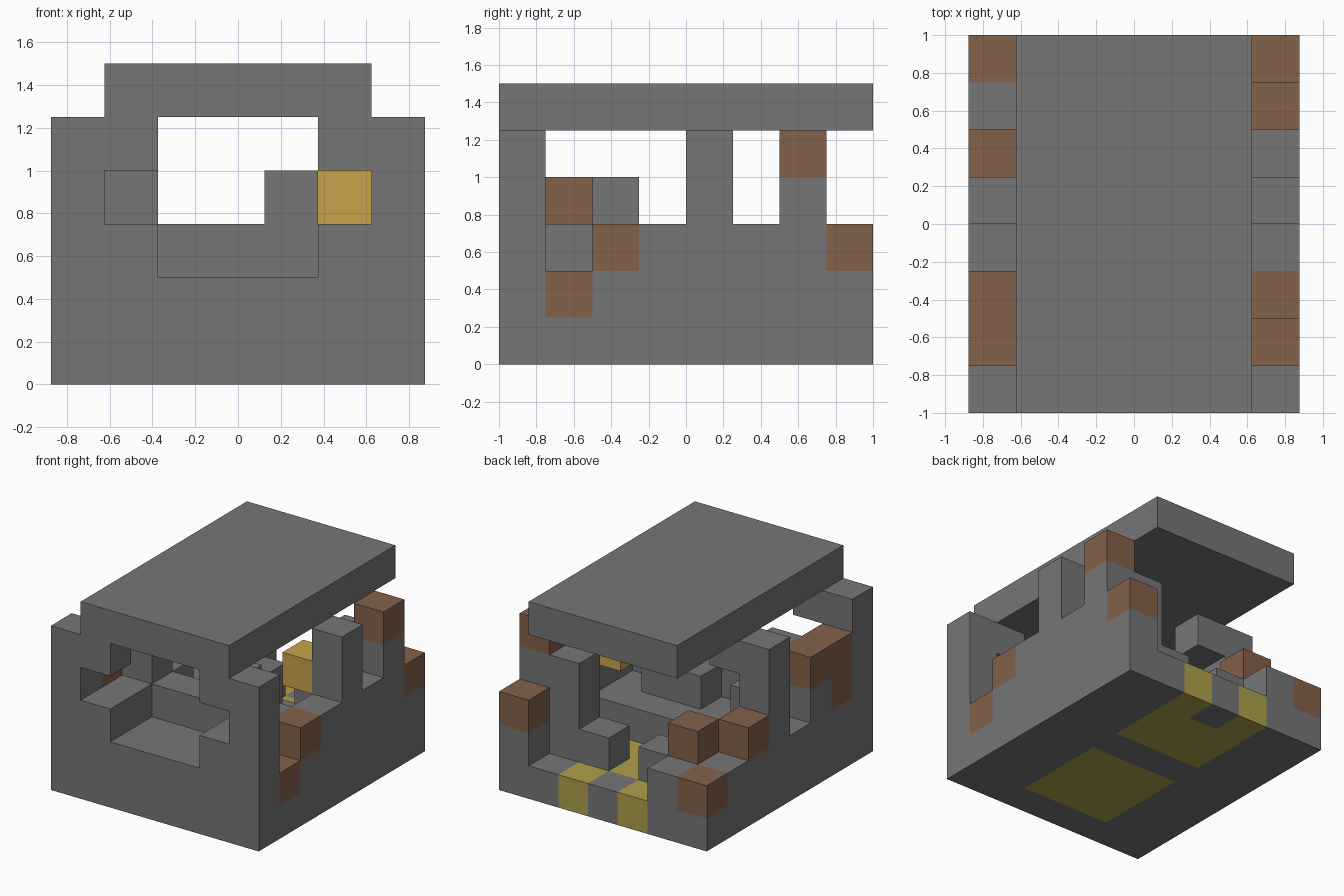
import bpy
import bmesh
from mathutils import Vector

cube = bpy.data.objects.get("Cube")
if cube:
    bpy.data.objects.remove(cube, do_unlink=True)

CELL = 0.25
WIDTH, DEPTH = 7, 8


def make_material(name, colour):
    mat = bpy.data.materials.new(name)
    mat.use_nodes = True
    mat.diffuse_color = (*colour, 1)
    mat.node_tree.nodes["Principled BSDF"].inputs["Base Color"].default_value = (*colour, 1)
    return mat


stone = make_material("stone grey", (0.18, 0.18, 0.18))
rust = make_material("rusty brown", (0.23, 0.12, 0.07))
floor_yellow = make_material("dull yellow", (0.42, 0.35, 0.07))
lamp_yellow = make_material("lamp yellow", (0.58, 0.37, 0.07))

cells = {}      # grid cell -> part name
materials = {}  # part name -> material


def fill(part, material, xs, ys, zs):
    """Fill a cuboid of cells; each range is (first, last), or one index."""
    materials[part] = material
    spans = [(s, s) if isinstance(s, int) else s for s in (xs, ys, zs)]
    (xa, xb), (ya, yb), (za, zb) = spans
    for x in range(xa, xb + 1):
        for y in range(ya, yb + 1):
            for z in range(za, zb + 1):
                cells[x, y, z] = part


def carve(xs, ys, zs):
    """Empty a cuboid of cells."""
    fill("opening", None, xs, ys, zs)
    for key in [k for k, part in cells.items() if part == "opening"]:
        del cells[key]
    del materials["opening"]


def wall(part, column, heights):
    """Stepped side wall, one height per cell from front to back."""
    for y, height in enumerate(heights):
        fill(part, stone, column, y, (0, int(height) - 1))


# Floor: low at the back, raised from the front to the middle
fill("floor", stone, (0, 6), (0, 7), 0)
fill("floor", stone, (1, 5), (0, 4), 1)
fill("front_floor_panel", floor_yellow, (2, 4), (1, 3), 0)
fill("rear_floor_panel", floor_yellow, (2, 4), (5, 7), 0)
fill("floor", stone, 3, 7, 0)

# Broken side walls and the ledges inside them
wall("right_wall", 0, "54425322")
wall("left_wall", 6, "52335353")
wall("right_ledge", 1, "53432232")
wall("left_ledge", 5, "53322141")

# Front wall with its window opening
fill("front_wall", stone, (0, 6), 0, (0, 4))
carve((2, 4), 0, (2, 4))
carve((1, 5), 0, 3)

# Interior bench, seat and console
fill("bench", stone, (2, 4), 2, 2)
fill("seat", stone, (3, 4), 3, 2)
fill("console", stone, 4, 2, 3)

# Rear threshold steps, pillar bracket, hanging lamp
for x in (2, 4):
    fill("rear_step", stone, x, 6, 1)
fill("pillar_bracket", stone, 1, 4, 4)
fill("lamp", lamp_yellow, 5, 4, 3)

# Roof slab
fill("roof", stone, (1, 5), (0, 7), 5)

# Rusted blocks
fill("right_rust", rust, 0, 1, (2, 3))
fill("right_rust", rust, 0, 2, 3)
fill("right_rust", rust, 0, 5, 2)
fill("right_rust", rust, 0, 7, 1)
fill("ledge_rust", rust, 1, 6, 2)
fill("left_rust", rust, 6, 1, 1)
fill("left_rust", rust, 6, 2, 2)
fill("left_rust", rust, 6, 6, 4)
fill("left_rust", rust, 6, 7, 2)


def add_outer_faces(bm, cell):
    """Add the sides of a cell that border empty space."""
    origin = Vector((cell[0] - WIDTH / 2, cell[1] - DEPTH / 2, cell[2]))
    for axis in range(3):
        for side in (0, 1):
            step = [0, 0, 0]
            step[axis] = 2 * side - 1
            if tuple(c + s for c, s in zip(cell, step)) in cells:
                continue
            u, v, w = Vector(), Vector(), Vector()
            u[(axis + 1) % 3] = v[(axis + 2) % 3] = w[axis] = 1
            base = origin + w * side
            loop = [base, base + u, base + u + v, base + v]
            if not side:
                loop.reverse()
            bm.faces.new([bm.verts.new(p * CELL) for p in loop])


# Skin each part, merging its flat faces
for part, material in materials.items():
    bm = bmesh.new()
    for cell, owner in cells.items():
        if owner == part:
            add_outer_faces(bm, cell)
    bmesh.ops.remove_doubles(bm, verts=bm.verts, dist=0.001)
    bmesh.ops.dissolve_limit(bm, angle_limit=0.01, verts=bm.verts, edges=bm.edges)
    if bm.faces:
        mesh = bpy.data.meshes.new(part)
        bm.to_mesh(mesh)
        mesh.materials.append(material)
        bpy.context.collection.objects.link(bpy.data.objects.new(part, mesh))
    bm.free()
